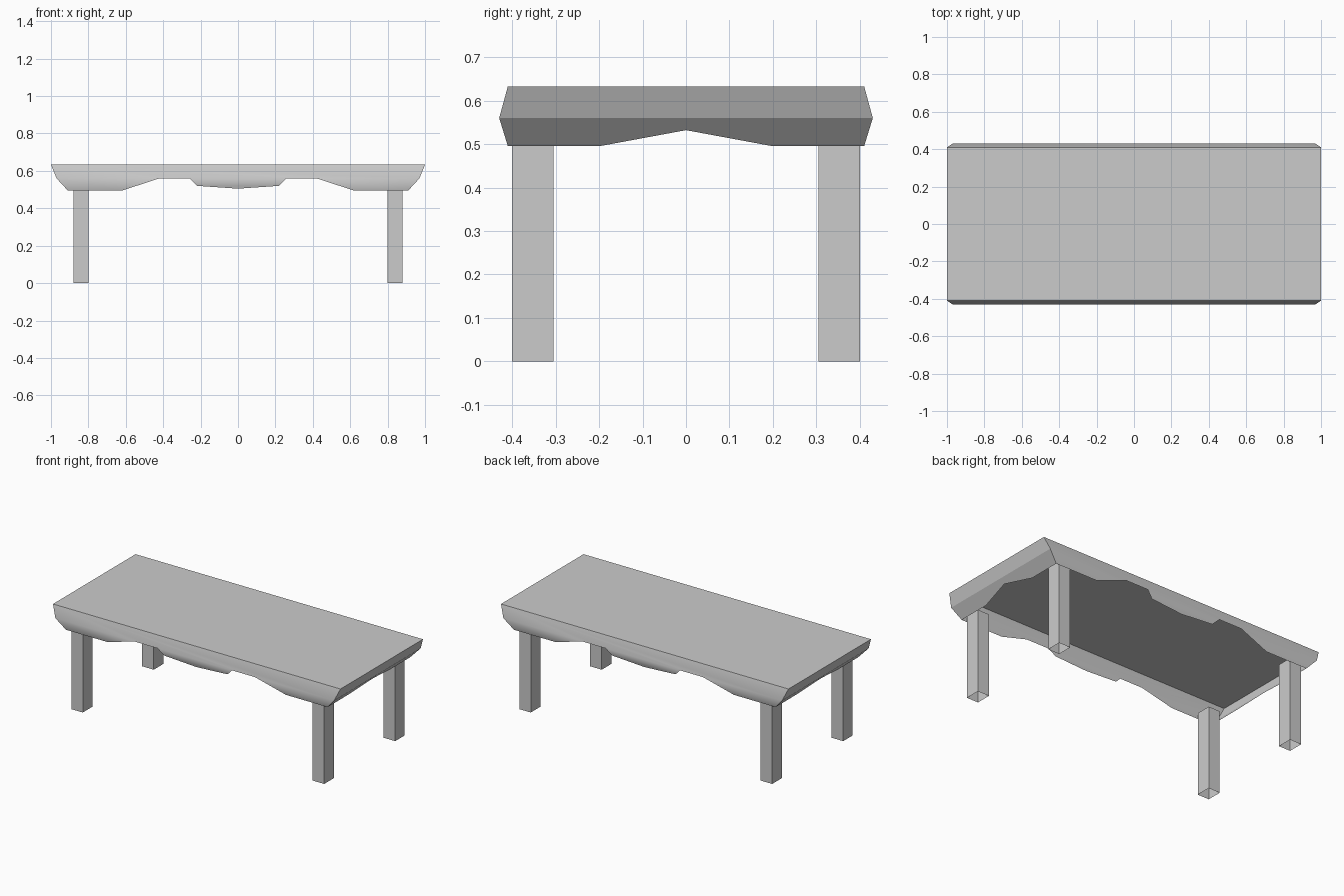
import bpy
import bmesh
from math import pi
from mathutils import Matrix

if "Cube" in bpy.data.objects:
    bpy.data.objects.remove(bpy.data.objects["Cube"], do_unlink=True)

# One grey for the whole table
grey = bpy.data.materials.new("plain_grey")
grey.use_nodes = True
COLOUR = (0.6, 0.6, 0.6, 1)
grey.diffuse_color = COLOUR
grey.node_tree.nodes["Principled BSDF"].inputs["Base Color"].default_value = COLOUR

# Edge profile of the top: height, half length, half depth
TOP, CREASE, LOW = 0.633, 0.56, 0.495
HALF_X = {TOP: 1.0, CREASE: 0.97, LOW: 0.91}
HALF_Y = {TOP: 0.41, CREASE: 0.43, LOW: 0.41}


def half(sizes, z):
    """Half size of the lower profile at height z."""
    f = (z - LOW) / (CREASE - LOW)
    return sizes[LOW] + f * (sizes[CREASE] - sizes[LOW])


def make(name, polygons, turn=0, smooth=False):
    """Make an object from polygons, turned about the vertical axis."""
    bm = bmesh.new()
    for poly in polygons:
        bm.faces.new([bm.verts.new(p) for p in poly])
    bmesh.ops.remove_doubles(bm, verts=bm.verts, dist=1e-4)
    bm.transform(Matrix.Rotation(turn, 4, "Z"))
    for face in bm.faces:
        face.smooth = smooth
    mesh = bpy.data.meshes.new(name)
    bm.to_mesh(mesh)
    bm.free()
    mesh.materials.append(grey)
    obj = bpy.data.objects.new(name, mesh)
    bpy.context.collection.objects.link(obj)
    return obj


# Table top sheet
make("table_top", [[(-1, -0.41, TOP), (1, -0.41, TOP), (1, 0.41, TOP), (-1, 0.41, TOP)]])

# Long aprons: two shaped ends and a hanging tongue in the middle
end = [(-0.97, CREASE), (-0.91, LOW), (-0.62, LOW), (-0.42, CREASE)]
other_end = [(-x, z) for x, z in reversed(end)]
tongue = [(-0.26, CREASE), (-0.22, 0.52), (0, 0.505), (0.22, 0.52), (0.26, CREASE)]
crease_x = [-0.97, -0.42, -0.26, 0.26, 0.42, 0.97]
upper = [(x, -HALF_Y[CREASE], CREASE) for x in crease_x]
upper += [(1, -HALF_Y[TOP], TOP), (-1, -HALF_Y[TOP], TOP)]
long_faces = [upper]
for outline in (end, tongue, other_end):
    long_faces.append([(x, -half(HALF_Y, z), z) for x, z in outline])
make("front_apron", long_faces, 0, True)
make("back_apron", long_faces, pi, True)

# Short aprons: two flat bands with a shallow arch
arch = [(-0.43, CREASE), (-0.41, LOW), (-0.2, LOW), (0, 0.532),
        (0.2, LOW), (0.41, LOW), (0.43, CREASE)]
side_faces = [
    [(0.97, -0.43, CREASE), (0.97, 0.43, CREASE), (1, 0.41, TOP), (1, -0.41, TOP)],
    [(half(HALF_X, z), y, z) for y, z in arch],
]
make("left_apron", side_faces)
make("right_apron", side_faces, pi)

# Legs: hollow square tubes, open at both ends
for side, sx in (("left", 1), ("right", -1)):
    for place, sy in (("front", -1), ("back", 1)):
        x0, x1 = sorted((0.8 * sx, 0.88 * sx))
        y0, y1 = sorted((0.305 * sy, 0.4 * sy))
        ring = [(x0, y0), (x1, y0), (x1, y1), (x0, y1)]
        walls = []
        for a, b in zip(ring, ring[1:] + ring[:1]):
            walls.append([(*a, 0), (*b, 0), (*b, 0.525), (*a, 0.525)])
        make(f"{place}_{side}_leg", walls)
